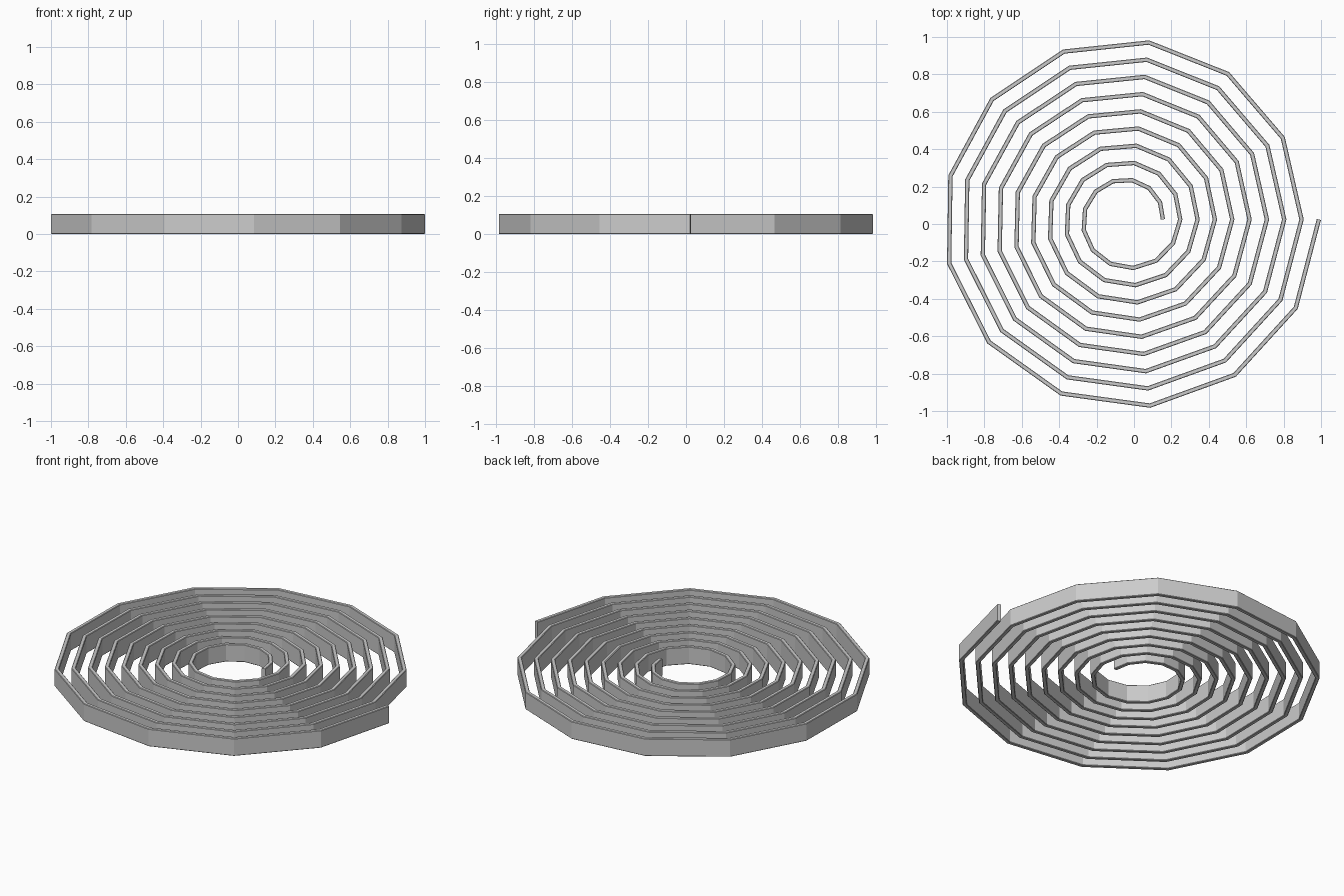
import bpy, bmesh
from math import cos, sin, tau
from mathutils import Vector

if "Cube" in bpy.data.objects:
    bpy.data.objects.remove(bpy.data.objects["Cube"])

SIDES, TURNS = 13, 9
R_IN, R_OUT = 0.190, 1.024
CX, CY = -0.0355, 0.0245
HALF_W, HEIGHT, CH = 0.0115, 0.106, 0.003

# Spiral path: 13 straight segments per turn, radius growing steadily
n = SIDES * TURNS
path = []
for i in range(n + 1):
    r = R_IN + (R_OUT - R_IN) * i / n
    a = tau * i / SIDES
    path.append(Vector((CX + r * cos(a), CY + r * sin(a))))

# Strip cross-section (offset, z): tall and thin with slightly eased edges
half = [(HALF_W - CH, 0), (HALF_W, CH), (HALF_W, HEIGHT - CH), (HALF_W - CH, HEIGHT)]
profile = half + [(-u, z) for u, z in reversed(half)]


def normal(a, b):
    d = (b - a).normalized()
    return Vector((d.y, -d.x))


# Sweep the section along the path with mitred corners
bm = bmesh.new()
rings = []
for i, p in enumerate(path):
    n0 = normal(path[max(i - 1, 0)], path[max(i, 1)])
    n1 = normal(path[min(i, n - 1)], path[min(i + 1, n)])
    m = (n0 + n1).normalized()
    m /= m.dot(n0)
    rings.append([bm.verts.new((p.x + m.x * u, p.y + m.y * u, z)) for u, z in profile])

k = len(profile)
for a, b in zip(rings, rings[1:]):
    for j in range(k):
        bm.faces.new((a[j], a[(j + 1) % k], b[(j + 1) % k], b[j]))
bm.faces.new(rings[0])
bm.faces.new(rings[-1])
bmesh.ops.recalc_face_normals(bm, faces=bm.faces)

mesh = bpy.data.meshes.new("spiral_strip")
bm.to_mesh(mesh)
bm.free()
bpy.context.collection.objects.link(bpy.data.objects.new("spiral_strip", mesh))
